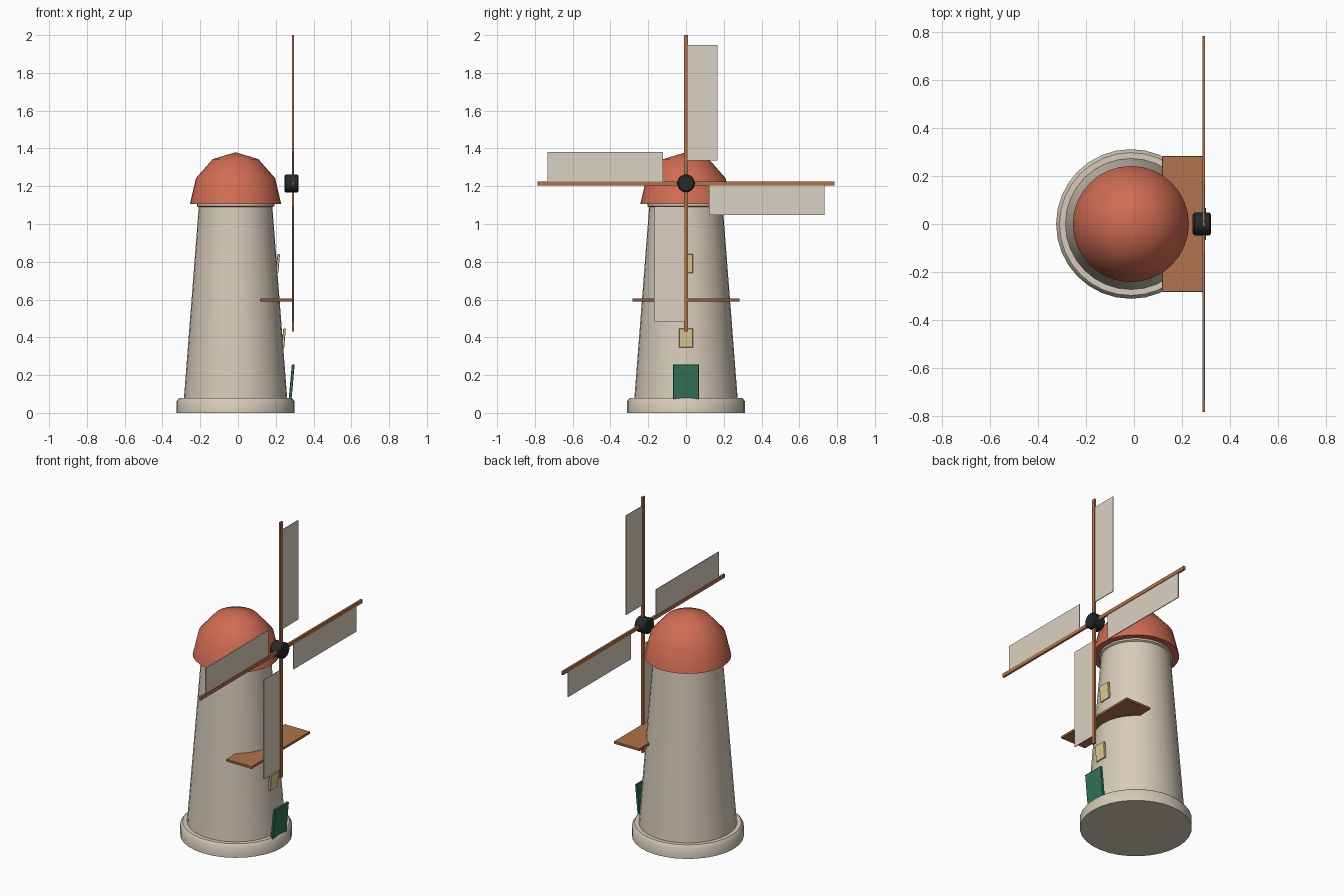
import bpy, bmesh, math
from mathutils import Matrix, Vector

if "Cube" in bpy.data.objects:
    bpy.data.objects.remove(bpy.data.objects["Cube"])

CX = -0.013            # tower axis
HUB = Vector((0.291, 0, 1.215))


def mat(name, rgb):
    m = bpy.data.materials.new(name)
    m.diffuse_color = (*rgb, 1)
    m.use_nodes = True
    m.node_tree.nodes["Principled BSDF"].inputs["Base Color"].default_value = m.diffuse_color
    return m


stone = mat("stone", (0.68, 0.60, 0.49))
canvas = mat("canvas", (0.70, 0.64, 0.54))
red = mat("red roof", (0.63, 0.15, 0.085))
wood = mat("wood", (0.44, 0.17, 0.075))
green = mat("green paint", (0.033, 0.17, 0.09))
yellow = mat("window yellow", (0.72, 0.60, 0.28))
iron = mat("dark iron", (0.02, 0.021, 0.023))


def finish(name, bm, material):
    bmesh.ops.recalc_face_normals(bm, faces=bm.faces)
    me = bpy.data.meshes.new(name)
    bm.to_mesh(me)
    bm.free()
    ob = bpy.data.objects.new(name, me)
    bpy.context.collection.objects.link(ob)
    me.materials.append(material)
    return ob


def lathe(name, profile, material, matrix, segs=32, angle=40):
    """Spin (radius, height) points around z, then place with matrix."""
    bm = bmesh.new()
    verts = [bm.verts.new((r, 0, z)) for r, z in profile]
    edges = [bm.edges.new(p) for p in zip(verts, verts[1:])]
    bmesh.ops.spin(bm, geom=verts + edges, cent=(0, 0, 0), axis=(0, 0, 1),
                   angle=math.tau, steps=segs)
    bmesh.ops.remove_doubles(bm, verts=bm.verts, dist=1e-5)
    bm.transform(matrix)
    ob = finish(name, bm, material)
    bpy.ops.object.select_all(action='DESELECT')
    ob.select_set(True)
    bpy.context.view_layer.objects.active = ob
    bpy.ops.object.shade_smooth_by_angle(angle=math.radians(angle))
    return ob


def box(name, size, centre, material, matrix=Matrix(), bevel=0.0):
    bm = bmesh.new()
    bmesh.ops.create_cube(bm, size=1)
    bmesh.ops.scale(bm, vec=size, verts=bm.verts)
    if bevel:
        bmesh.ops.bevel(bm, geom=bm.edges[:], offset=bevel, segments=1, affect='EDGES')
    bm.transform(matrix @ Matrix.Translation(centre))
    return finish(name, bm, material)


axis = Matrix.Translation((CX, 0, 0))

# Round stone body
lathe("base", [(0, 0), (0.312, 0), (0.312, 0.062), (0.298, 0.08), (0, 0.08)], stone, axis)
lathe("tower", [(0, 0.07), (0.274, 0.07), (0.195, 1.09), (0.205, 1.095),
                (0.205, 1.11), (0, 1.11)], stone, axis)

# Domed cap in three rings
dome = [(0.242 * math.cos(a), 1.105 + 0.275 * math.sin(a))
        for a in (math.radians(d) for d in (0, 30, 60))]
lathe("cap", [(0, 1.105)] + dome + [(0, 1.38)], red, axis)

# Hub, lying along x
lathe("hub", [(0, -0.038), (0.040, -0.038), (0.047, -0.031), (0.047, 0.031),
              (0.040, 0.038), (0, 0.038)], iron,
      Matrix.Translation((0.283, 0, HUB.z)) @ Matrix.Rotation(math.pi / 2, 4, 'Y'), 20)

# Four arms, each with a sail on its clockwise side
for i in range(4):
    turn = Matrix.Translation(HUB) @ Matrix.Rotation(-i * math.pi / 2, 4, 'X')
    box(f"arm_{i + 1}", (0.012, 0.022, 0.785), (0, 0, 0.3925), wood, turn)
    box(f"sail_{i + 1}", (0.005, 0.158, 0.61), (0, 0.088, 0.427), canvas, turn)

# Balcony
box("balcony", (0.175, 0.568, 0.015), (0.205, 0, 0.597), wood, bevel=0.002)


# Door and windows, tipped slightly outwards
def panel(name, size, centre, material):
    tilt = Matrix.Translation(centre) @ Matrix.Rotation(0.09, 4, 'Y')
    box(name, size, (0, 0, 0), material, tilt, 0.002)


panel("door", (0.015, 0.135, 0.19), (0.284, 0, 0.162), green)
panel("lower_window", (0.014, 0.075, 0.10), (0.242, 0, 0.396), yellow)
panel("upper_window", (0.014, 0.075, 0.10), (0.211, 0, 0.791), yellow)
